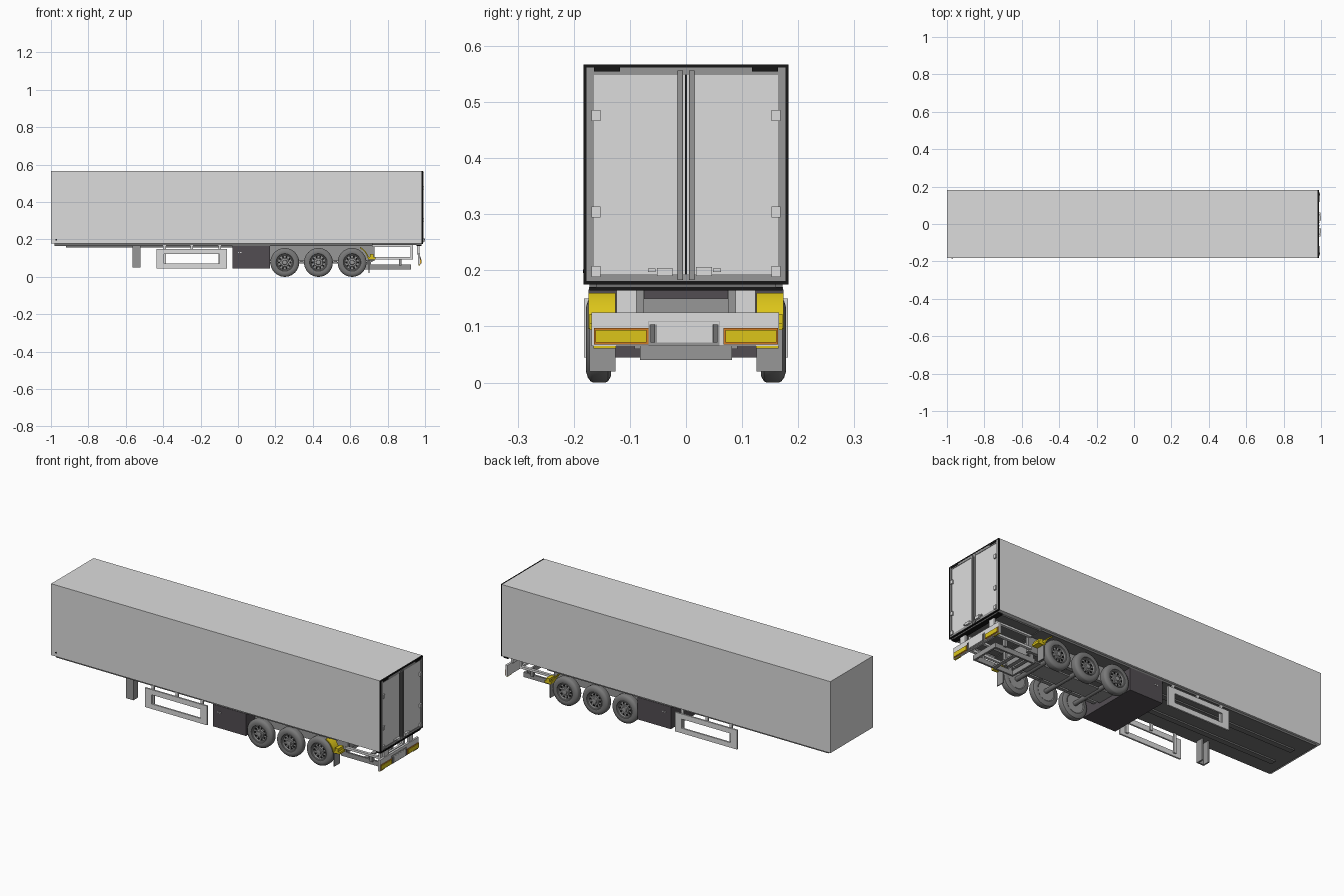
import bpy, bmesh, math
from mathutils import Matrix, Vector


def material(name, rgb):
    m = bpy.data.materials.new(name)
    m.diffuse_color = (*rgb, 1)
    return m


LIGHT = material("light grey paint", (0.72, 0.72, 0.72))
MID = material("mid grey metal", (0.31, 0.31, 0.31))
DARK = material("dark grey underside", (0.17, 0.17, 0.17))
BOXM = material("charcoal box", (0.085, 0.075, 0.085))
BLACK = material("black trim", (0.008, 0.008, 0.008))
TYRE = material("tyre grey", (0.19, 0.19, 0.19))
YELLOW = material("yellow", (0.72, 0.56, 0.01))
ORANGE = material("orange", (0.65, 0.2, 0.02))


def finish(name, bm, mat, smooth=False):
    bmesh.ops.recalc_face_normals(bm, faces=bm.faces)
    me = bpy.data.meshes.new(name)
    bm.to_mesh(me)
    bm.free()
    me.materials.append(mat)
    ob = bpy.data.objects.new(name, me)
    bpy.context.collection.objects.link(ob)
    if smooth:
        bpy.context.view_layer.objects.active = ob
        ob.select_set(True)
        bpy.ops.object.shade_smooth_by_angle(angle=math.radians(35))
        ob.select_set(False)
    return ob


def boxes(name, mat, *specs):
    """One object from boxes given as (x0, x1, y0, y1, z0, z1)."""
    bm = bmesh.new()
    for x0, x1, y0, y1, z0, z1 in specs:
        m = Matrix.Translation(((x0 + x1) / 2, (y0 + y1) / 2, (z0 + z1) / 2))
        m = m @ Matrix.Diagonal((x1 - x0, y1 - y0, z1 - z0, 1))
        bmesh.ops.create_cube(bm, size=1, matrix=m)
    return finish(name, bm, mat)


def both(*specs):
    """Each box plus its copy mirrored across y = 0."""
    return [s for x0, x1, y0, y1, z0, z1 in specs
            for s in ((x0, x1, y0, y1, z0, z1), (x0, x1, -y1, -y0, z0, z1))]


def ring_yz(x0, x1, y, z0, z1, t):
    """Rectangular frame in the y-z plane."""
    return [(x0, x1, -y, -y + t, z0, z1), (x0, x1, y - t, y, z0, z1),
            (x0, x1, -y + t, y - t, z0, z0 + t), (x0, x1, -y + t, y - t, z1 - t, z1)]


def lathe(name, profile, centre, side, mat, n=48):
    """Spin (radius, inward depth) points round the y axis."""
    bm = bmesh.new()
    vs = [bm.verts.new((r, -side * t, 0)) for r, t in profile]
    es = [bm.edges.new(p) for p in zip(vs, vs[1:])]
    bmesh.ops.spin(bm, geom=vs + es, cent=(0, 0, 0), axis=(0, 1, 0), angle=math.tau, steps=n)
    bmesh.ops.remove_doubles(bm, verts=bm.verts, dist=1e-5)
    bmesh.ops.translate(bm, verts=bm.verts, vec=centre)
    return finish(name, bm, mat, True)


def discs(name, centre, side, ring_r, r, y0, y1, count, mat, seg=12):
    """Circle of small cylinders on a wheel face, between depths y0 and y1."""
    bm = bmesh.new()
    for i in range(count):
        a = math.tau * i / count
        p = Vector((math.cos(a) * ring_r, -side * (y0 + y1) / 2, math.sin(a) * ring_r))
        m = Matrix.Translation(Vector(centre) + p) @ Matrix.Rotation(math.pi / 2, 4, 'X')
        bmesh.ops.create_cone(bm, cap_ends=True, segments=seg, radius1=r, radius2=r,
                              depth=y1 - y0, matrix=m)
    return finish(name, bm, mat)


# Cargo body
W = 0.183
boxes("cargo_body", LIGHT, (-1, 0.982, -W, W, 0.177, 0.567))
boxes("body_marker", BLACK, (-0.975, -0.969, -W - 0.001, -W, 0.195, 0.201))

# Rear door frame, doors and fittings
boxes("rear_outer_frame", BLACK, *ring_yz(0.982, 0.990, W, 0.175, 0.567, 0.006))
boxes("rear_inner_frame", MID, *ring_yz(0.980, 0.989, W - 0.005, 0.179, 0.562, 0.014))
boxes("rear_doors", LIGHT, *both((0.980, 0.987, 0.002, 0.166, 0.188, 0.553)))
boxes("door_gap", BLACK, (0.980, 0.986, -0.002, 0.002, 0.188, 0.553))
boxes("door_lock_bars", MID, *both((0.986, 0.992, 0.006, 0.014, 0.183, 0.556)))
boxes("lock_bar_edges", BLACK, *both((0.986, 0.990, 0.005, 0.006, 0.183, 0.556),
                                     (0.986, 0.990, 0.014, 0.015, 0.183, 0.556)))
boxes("door_hinges", LIGHT, *both(*[(0.985, 0.995, 0.152, 0.168, z, z + 0.02)
                                    for z in (0.188, 0.294, 0.466)]))
boxes("door_handles", LIGHT, (0.986, 0.999, 0.018, 0.046, 0.190, 0.206),
      (0.986, 0.999, -0.052, -0.024, 0.190, 0.204), (0.986, 0.997, 0.048, 0.062, 0.197, 0.203),
      (0.986, 0.997, -0.068, -0.054, 0.197, 0.203))
boxes("top_marker_lights", BLACK, *both((0.986, 0.992, 0.118, 0.164, 0.554, 0.563)))

# Floor and chassis
boxes("floor_plate", DARK, (-0.98, 0.72, -0.172, 0.172, 0.166, 0.177),
      (0.72, 0.98, -0.160, 0.160, 0.170, 0.177))
boxes("rear_sill", BLACK, (0.955, 0.982, -0.172, 0.172, 0.164, 0.170))
boxes("front_chassis_beams", DARK, *both((-0.92, -0.03, 0.055, 0.085, 0.158, 0.166)))
boxes("rear_chassis_beams", MID, *both((0.17, 0.73, 0.075, 0.095, 0.085, 0.166)))
boxes("chassis_bottom_plate", MID, (0.17, 0.70, -0.05, 0.05, 0.072, 0.080),
      *[(x, x + 0.02, -0.075, 0.075, 0.08, 0.15) for x in (0.33, 0.51, 0.70)])
boxes("equipment_box", BOXM, (-0.03, 0.17, -0.174, 0.174, 0.045, 0.166))
boxes("box_latches", LIGHT, *both(*[(x, x + 0.006, 0.174, 0.176, 0.128, 0.134)
                                   for x in (0.0, 0.012)]))

# Landing leg, an open channel on one side
boxes("landing_leg", MID, (-0.565, -0.52, -0.160, -0.152, 0.05, 0.166),
      (-0.565, -0.557, -0.152, -0.118, 0.05, 0.166),
      (-0.528, -0.52, -0.152, -0.118, 0.05, 0.166))

# Side guards
boxes("side_guards", LIGHT, *both(
    (-0.435, -0.06, 0.173, 0.182, 0.122, 0.150), (-0.435, -0.06, 0.173, 0.182, 0.045, 0.072),
    (-0.435, -0.395, 0.173, 0.182, 0.072, 0.122), (-0.10, -0.06, 0.173, 0.182, 0.072, 0.122),
    (-0.255, -0.24, 0.165, 0.173, 0.13, 0.17),
    (-0.40, -0.385, 0.165, 0.173, 0.06, 0.17), (-0.105, -0.09, 0.165, 0.173, 0.06, 0.17)))

# Wheels on three axles
R = 0.077
tyre = [(0.043, 0.008), (0.047, 0.002), (0.058, 0), (0.068, 0.003), (0.075, 0.008), (R, 0.012),
        (R, 0.034), (0.075, 0.039), (0.066, 0.044), (0.052, 0.045)]
rim = [(0.0445, 0.008), (0.0435, 0.003), (0.040, 0.004), (0.038, 0.013), (0.024, 0.012),
       (0.022, 0.007), (0.014, 0.006), (0.012, 0.001), (0, 0)]
for i, x in enumerate((0.25, 0.43, 0.61)):
    for side, label in ((-1, "right"), (1, "left")):
        c = (x, side * 0.178, R)
        tag = f"{label}_{i + 1}"
        lathe("tyre_" + tag, tyre, c, side, TYRE)
        lathe("rim_" + tag, rim, c, side, MID)
        lathe("wheel_back_" + tag, [(0.052, 0.045), (0.048, 0.042), (0, 0.042)], c, side, MID)
        discs("rim_holes_" + tag, c, side, 0.031, 0.0052, 0.0105, 0.0135, 10, BLACK)
        discs("wheel_nuts_" + tag, c, side, 0.018, 0.0015, 0.003, 0.008, 10, LIGHT, 6)
    bm = bmesh.new()
    bmesh.ops.create_cone(bm, cap_ends=True, segments=16, radius1=0.012, radius2=0.012, depth=0.29,
                          matrix=Matrix.Translation((x, 0, R)) @ Matrix.Rotation(math.pi / 2, 4, 'X'))
    finish(f"axle_{i + 1}", bm, DARK, True)

# Curved mudguards and hanging flaps behind the last wheels
for side, label in ((-1, "right"), (1, "left")):
    bm = bmesh.new()
    rows = []
    for k in range(9):
        a = math.radians(12 + 50 * k / 8)
        rows.append([bm.verts.new((0.61 + r * math.cos(a), side * y, R + r * math.sin(a)))
                     for r, y in ((0.087, 0.126), (0.087, 0.174), (0.093, 0.174), (0.093, 0.126))])
    for a, b in zip(rows, rows[1:]):
        for j in range(4):
            bm.faces.new((a[j], a[(j + 1) % 4], b[(j + 1) % 4], b[j]))
    bm.faces.new(rows[0])
    bm.faces.new(rows[-1])
    finish("mudguard_" + label, bm, YELLOW, True)
boxes("mudguard_brackets", YELLOW, *both((0.697, 0.735, 0.126, 0.172, 0.094, 0.106),
                                         (0.705, 0.725, 0.126, 0.172, 0.106, 0.122)))
boxes("mud_flaps", MID, *both((0.698, 0.703, 0.126, 0.172, 0.02, 0.094)))

# Rear subframe and carrier tray
boxes("rear_subframe", LIGHT, *both((0.72, 0.935, 0.09, 0.105, 0.160, 0.171),
                                    (0.72, 0.935, 0.09, 0.105, 0.094, 0.106),
                                    (0.923, 0.935, 0.09, 0.105, 0.106, 0.160)),
      (0.923, 0.935, -0.09, 0.09, 0.094, 0.106))
boxes("carrier_tray", MID, *both((0.68, 0.925, 0.072, 0.082, 0.04, 0.066)),
      (0.68, 0.69, -0.072, 0.072, 0.04, 0.066), (0.915, 0.925, -0.072, 0.072, 0.04, 0.066),
      (0.79, 0.81, -0.072, 0.072, 0.04, 0.048))
boxes("tray_hangers", MID, *both((0.69, 0.71, 0.074, 0.082, 0.066, 0.166),
                                 (0.86, 0.875, 0.074, 0.092, 0.06, 0.10)))

# Bumper, lamps and blank plate
boxes("rear_bumper", LIGHT, (0.962, 0.974, -0.168, 0.166, 0.065, 0.125))
boxes("bumper_posts", LIGHT, *both((0.958, 0.970, 0.088, 0.124, 0.12, 0.170)))
boxes("lamp_surrounds", ORANGE, *both((0.974, 0.977, 0.067, 0.164, 0.068, 0.097)))
boxes("rear_lamps", YELLOW, *both((0.976, 0.980, 0.070, 0.161, 0.071, 0.094),
                                  (0.964, 0.972, 0.125, 0.165, 0.061, 0.065)))
boxes("plate_holder", MID, (0.974, 0.976, -0.067, 0.060, 0.066, 0.110))
boxes("blank_plate", LIGHT, (0.975, 0.978, -0.052, 0.046, 0.071, 0.103),
      (0.975, 0.977, -0.066, 0.059, 0.103, 0.109))
boxes("plate_lamps", DARK, *[(0.975, 0.979, y, y + 0.008, 0.071, 0.104) for y in (-0.063, 0.048)])
